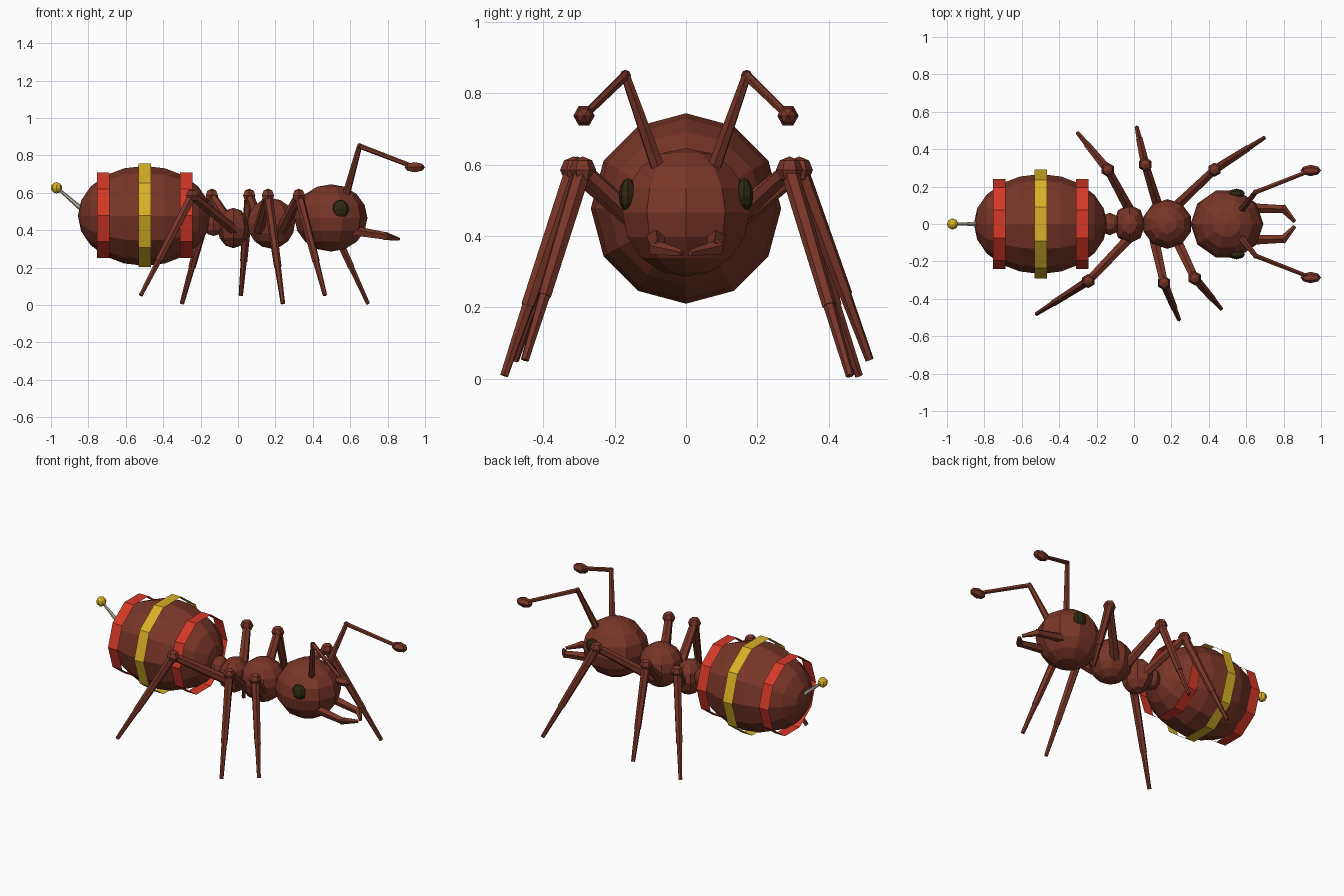
import bpy, bmesh, math
from mathutils import Vector, Matrix

if "Cube" in bpy.data.objects:
    bpy.data.objects.remove(bpy.data.objects["Cube"])


def material(name, rgb):
    m = bpy.data.materials.new(name)
    m.diffuse_color = (*rgb, 1)
    m.use_nodes = True
    m.node_tree.nodes["Principled BSDF"].inputs["Base Color"].default_value = m.diffuse_color
    return m


BROWN = material("shell brown", (0.19, 0.037, 0.02))
RED = material("band red", (0.66, 0.04, 0.02))
YELLOW = material("band yellow", (0.68, 0.44, 0.02))
DARK = material("eye dark olive", (0.03, 0.022, 0.006))
BONE = material("stinger bone", (0.55, 0.5, 0.4))


def finish(name, bm, mat):
    bmesh.ops.recalc_face_normals(bm, faces=bm.faces)
    me = bpy.data.meshes.new(name)
    bm.to_mesh(me)
    bm.free()
    me.materials.append(mat)
    ob = bpy.data.objects.new(name, me)
    bpy.context.collection.objects.link(ob)
    return ob


def add_ball(bm, center, radii, seg, rings, rot=None):
    mat = Matrix.Translation(center) @ Matrix.Diagonal((*radii, 1))
    bmesh.ops.create_uvsphere(bm, u_segments=seg, v_segments=rings, radius=1,
                              matrix=mat @ (rot or Matrix()))


def ball(name, center, radii, seg, rings, mat=BROWN, rot=None):
    bm = bmesh.new()
    add_ball(bm, center, radii, seg, rings, rot)
    return finish(name, bm, mat)


def add_rod(bm, a, b, r1, r2, seg=6):
    a, b = Vector(a), Vector(b)
    d = b - a
    rot = d.to_track_quat('Z', 'Y').to_matrix().to_4x4()
    bmesh.ops.create_cone(bm, cap_ends=True, segments=seg, radius1=r1, radius2=r2,
                          depth=d.length, matrix=Matrix.Translation((a + b) / 2) @ rot)


X_AXIS = Matrix.Rotation(math.pi / 2, 4, 'Y')

# Body
ball("abdomen", (-0.5, 0, 0.477), (0.356, 0.267, 0.267), 12, 10, rot=X_AXIS)
ball("waist", (-0.13, 0, 0.435), (0.06, 0.06, 0.065), 8, 6)
ball("waist_node", (-0.025, 0, 0.412), (0.085, 0.105, 0.108), 8, 6)
ball("thorax", (0.178, 0, 0.437), (0.133, 0.133, 0.135), 10, 8)
ball("head", (0.497, 0, 0.466), (0.195, 0.187, 0.18), 10, 8,
     rot=Matrix.Rotation(math.radians(18), 4, 'Z'))

# Open bands around the abdomen
for name, x, r, mat in (("rear_red_band", -0.72, 0.24, RED),
                        ("yellow_band", -0.498, 0.292, YELLOW),
                        ("front_red_band", -0.277, 0.24, RED)):
    bm = bmesh.new()
    pts = [(r * math.cos(i * math.tau / 10), 0.48 + r * math.sin(i * math.tau / 10))
           for i in range(10)]
    loops = [[bm.verts.new((x + s, y, z)) for y, z in pts] for s in (-0.034, 0.034)]
    for i in range(10):
        j = (i + 1) % 10
        bm.faces.new((loops[0][i], loops[0][j], loops[1][j], loops[1][i]))
    finish(name, bm, mat)

# Stinger
bm = bmesh.new()
add_rod(bm, (-0.82, 0, 0.50), (-0.965, 0, 0.625), 0.014, 0.007)
finish("stinger", bm, BONE)
ball("stinger_tip", (-0.97, 0, 0.627), (0.03, 0.03, 0.03), 8, 6, YELLOW)

# Eyes, antennae and mandibles on both sides
for side, s in (("left", 1), ("right", -1)):
    ball(side + "_eye", (0.548, s * 0.163, 0.514), (0.046, 0.026, 0.048), 8, 6, DARK)

    elbow, tip = Vector((0.65, s * 0.17, 0.85)), Vector((0.945, s * 0.286, 0.737))
    bm = bmesh.new()
    add_rod(bm, (0.575, s * 0.075, 0.58), elbow, 0.021, 0.014)
    add_ball(bm, elbow, (0.016, 0.016, 0.016), 6, 4)
    add_rod(bm, elbow, tip, 0.014, 0.012)
    add_ball(bm, tip, (0.055, 0.03, 0.031), 6, 4, X_AXIS)
    finish(side + "_antenna", bm, BROWN)

    joint = (0.805, s * 0.08, 0.365)
    bm = bmesh.new()
    add_rod(bm, (0.62, s * 0.085, 0.395), joint, 0.028, 0.021, 5)
    add_rod(bm, (0.79, s * 0.09, 0.367), (0.86, s * 0.012, 0.352), 0.023, 0.01, 5)
    finish(side + "_mandible", bm, BROWN)

# Legs in a walking pose: base, knee, foot
LEGS = {
    "front_left_leg": ((0.22, 0.09, 0.40), (0.43, 0.29, 0.585), (0.695, 0.46, 0.008)),
    "middle_left_leg": ((0.13, 0.09, 0.40), (0.06, 0.318, 0.585), (0.015, 0.515, 0.052)),
    "rear_left_leg": ((-0.02, 0.07, 0.40), (-0.14, 0.29, 0.585), (-0.30, 0.485, 0.008)),
    "front_right_leg": ((0.23, -0.09, 0.40), (0.325, -0.29, 0.585), (0.465, -0.452, 0.052)),
    "middle_right_leg": ((0.11, -0.09, 0.40), (0.16, -0.315, 0.585), (0.24, -0.51, 0.008)),
    "rear_right_leg": ((-0.02, -0.07, 0.40), (-0.245, -0.305, 0.585), (-0.52, -0.48, 0.052)),
}
for name, (base, knee, foot) in LEGS.items():
    k, f = Vector(knee), Vector(foot)
    ankle = k.lerp(f, 0.66)
    bm = bmesh.new()
    add_rod(bm, base, k, 0.03, 0.024)
    add_ball(bm, k, (0.038, 0.038, 0.038), 6, 4)
    add_rod(bm, k, ankle, 0.026, 0.02)
    add_rod(bm, ankle, f, 0.017, 0.012)
    finish(name, bm, BROWN)
